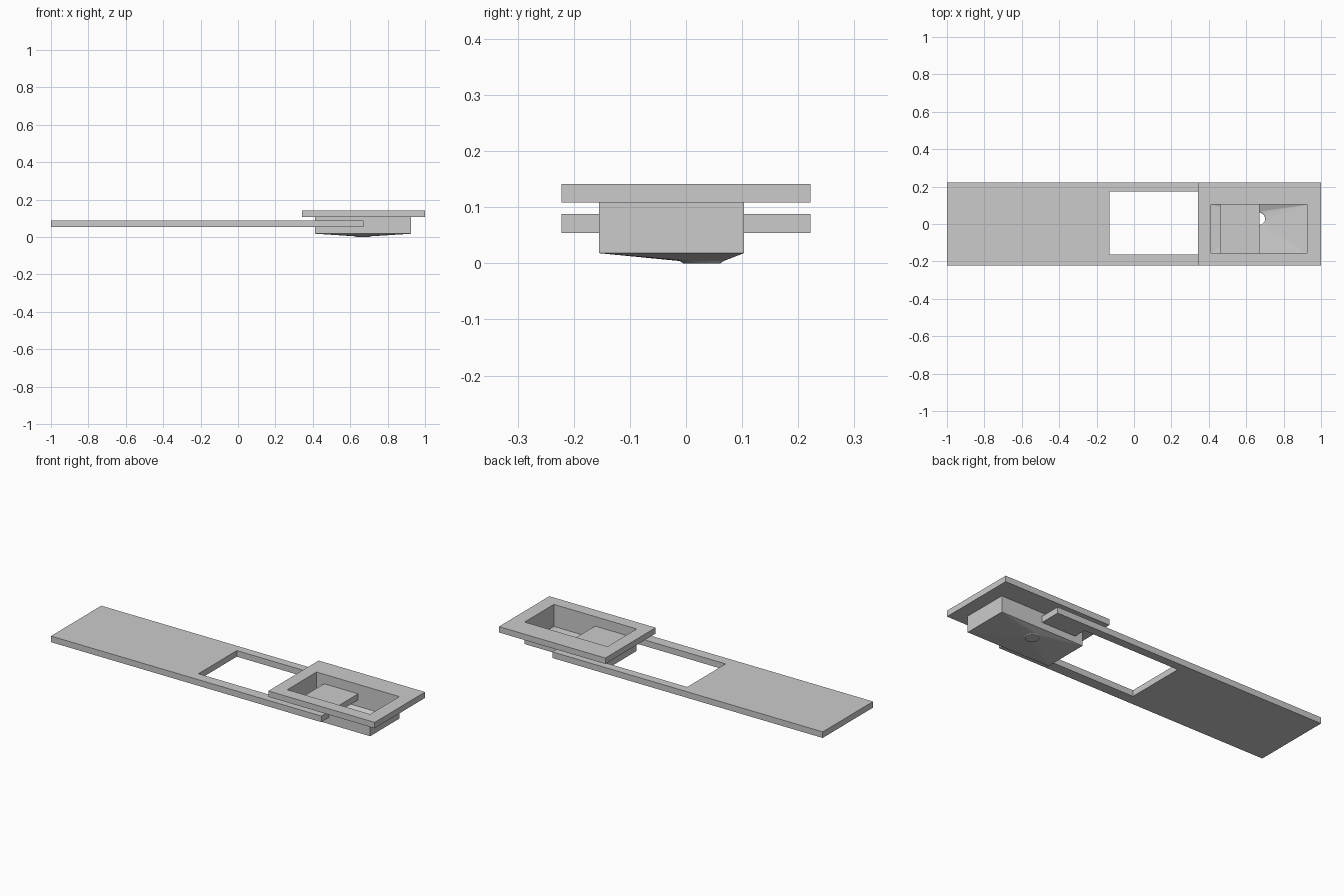
import bpy, bmesh, math

if "Cube" in bpy.data.objects:
    bpy.data.objects.remove(bpy.data.objects["Cube"])


def rect(bm, x0, x1, y0, y1, z):
    return [bm.verts.new(p) for p in ((x1, y1, z), (x0, y1, z), (x0, y0, z), (x1, y0, z))]


def skin(bm, a, b):
    n = len(a)
    for i in range(n):
        j = (i + 1) % n
        bm.faces.new((a[i], a[j], b[j], b[i]))


def finish(bm, name):
    bmesh.ops.recalc_face_normals(bm, faces=bm.faces[:])
    mesh = bpy.data.meshes.new(name)
    bm.to_mesh(mesh)
    bm.free()
    obj = bpy.data.objects.new(name, mesh)
    bpy.context.collection.objects.link(obj)
    return obj


def frame(name, outer, hole, z0, z1):
    """Rectangular slab with a rectangular opening."""
    bm = bmesh.new()
    loops = [rect(bm, *r, z) for r, z in ((outer, z0), (outer, z1), (hole, z1), (hole, z0))]
    for i in range(4):
        skin(bm, loops[i], loops[(i + 1) % 4])
    return finish(bm, name)


# Long counter slab whose end strip passes through the basin
frame("counter_slab", (-1, 0.67, -0.222, 0.222), (-0.13, 0.46, -0.163, 0.175), 0.054, 0.088)

# Sink rim
BOWL = (0.413, 0.925, -0.155, 0.103)
frame("sink_rim", (0.343, 1, -0.222, 0.222), BOWL, 0.108, 0.141)

# Thin-walled basin with a floor sloping to an open drain
bm = bmesh.new()
top = rect(bm, *BOWL, 0.108)
low = rect(bm, *BOWL, 0.018)
skin(bm, top, low)
N = 32


def circle(r, z):
    return [bm.verts.new((0.668 + r * math.cos(2 * math.pi * i / N),
                          0.028 + r * math.sin(2 * math.pi * i / N), z)) for i in range(N)]


lip = circle(0.039, 0.004)
drain = circle(0.033, 0.0)
for k in range(4):
    for i in range(k * N // 4, (k + 1) * N // 4):
        bm.faces.new((low[k], lip[i], lip[(i + 1) % N]))
    bm.faces.new((low[k], lip[(k + 1) * N // 4 % N], low[(k + 1) % 4]))
skin(bm, lip, drain)
finish(bm, "sink_basin")
